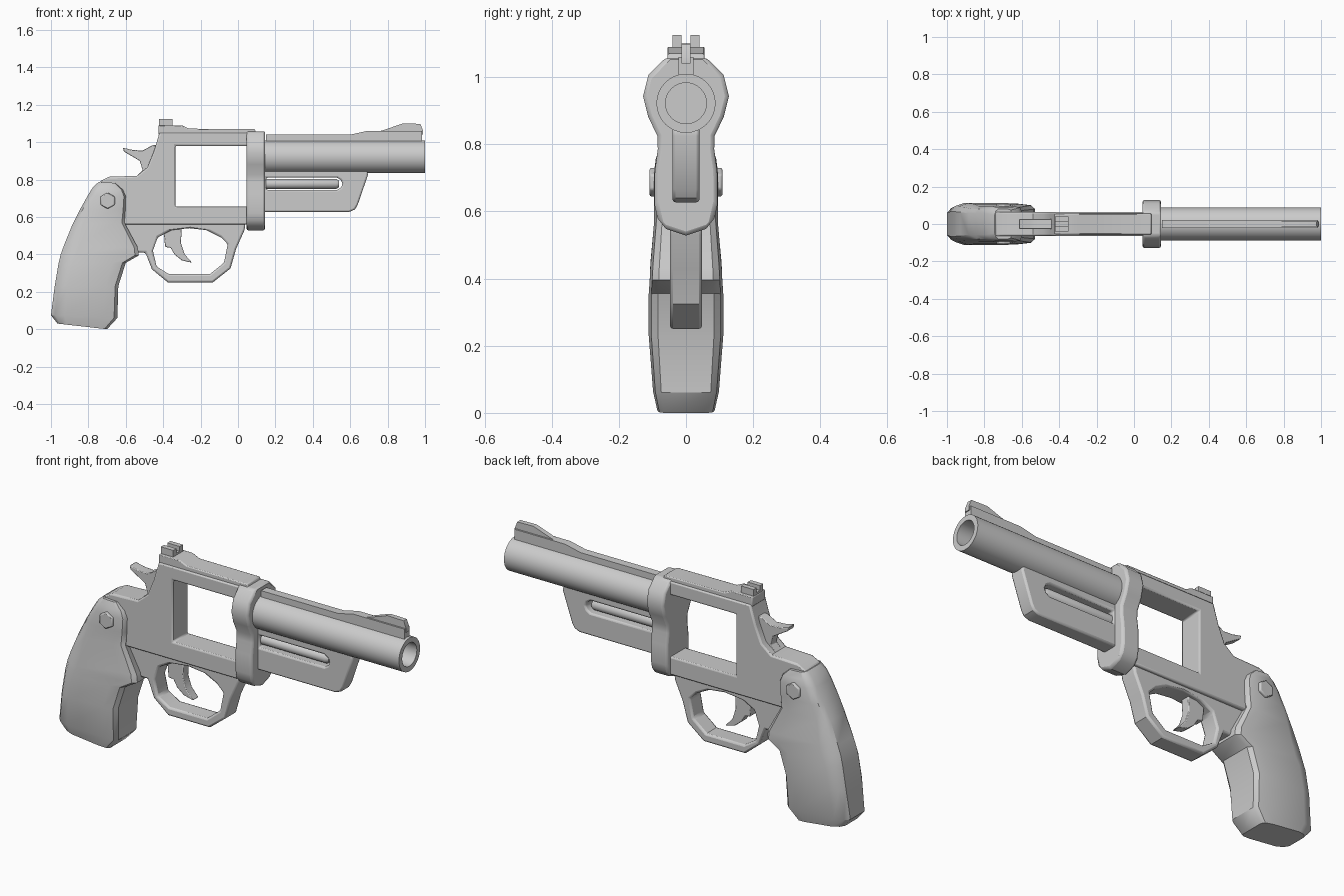
import bpy, bmesh, math
from mathutils import Vector


def finish(name, bm, bevel=0, segs=2):
    bmesh.ops.recalc_face_normals(bm, faces=bm.faces)
    me = bpy.data.meshes.new(name)
    bm.to_mesh(me)
    bm.free()
    ob = bpy.data.objects.new(name, me)
    bpy.context.collection.objects.link(ob)
    bpy.ops.object.select_all(action='DESELECT')
    ob.select_set(True)
    bpy.context.view_layer.objects.active = ob
    if bevel:
        m = ob.modifiers.new("edge_bevel", 'BEVEL')
        m.width, m.segments = bevel, segs
        m.limit_method, m.angle_limit = 'ANGLE', math.radians(40)
    bpy.ops.object.shade_smooth_by_angle(angle=math.radians(35))
    return ob


def plate(name, loops, lo, hi, axis='y', bevel=0):
    """Extrude a profile (outline plus optional holes) from lo to hi along an axis."""
    put = (lambda a, b: (a, lo, b)) if axis == 'y' else (lambda a, b: (lo, a, b))
    bm = bmesh.new()
    for loop in loops:
        vs = [bm.verts.new(put(a, b)) for a, b in loop]
        for i, v in enumerate(vs):
            bm.edges.new((vs[i - 1], v))
    bmesh.ops.triangle_fill(bm, edges=bm.edges[:], use_beauty=True)
    ex = bmesh.ops.extrude_face_region(bm, geom=bm.faces[:])
    d = Vector((0, hi - lo, 0)) if axis == 'y' else Vector((hi - lo, 0, 0))
    bmesh.ops.translate(bm, vec=d, verts=[g for g in ex['geom'] if isinstance(g, bmesh.types.BMVert)])
    return finish(name, bm, bevel)


def slab(name, outline, half, bevel=0, *holes):
    return plate(name, [outline, *holes], -half, half, 'y', bevel)


def rect(x0, x1, z0, z1):
    return [(x0, z0), (x1, z0), (x1, z1), (x0, z1)]


def lathe(name, profile, z, n):
    """Revolve (x, radius) points round an x-parallel axis; zero radius closes an end."""
    bm = bmesh.new()
    rings = [[bm.verts.new((x, r * math.cos(2 * math.pi * i / n), z + r * math.sin(2 * math.pi * i / n)))
              for i in range(n)] for x, r in profile]
    for a, b in zip(rings, rings[1:]):
        for i in range(n):
            bm.faces.new((a[i - 1], a[i], b[i], b[i - 1]))
    bmesh.ops.remove_doubles(bm, verts=bm.verts, dist=1e-5)
    return finish(name, bm)


# Frame with the open cylinder window
slab("frame", [(-0.42, 1.05), (-0.45, 0.95), (-0.485, 0.865), (-0.54, 0.82), (-0.69, 0.815), (-0.74, 0.79),
               (-0.76, 0.72), (-0.72, 0.56), (0.1, 0.56), (0.1, 1.05)], 0.065, 0.008,
     rect(-0.335, 0.055, 0.655, 0.98))

# Collar joining frame and barrel
half = [(0.0625, 1.057), (0.112, 1.006), (0.128, 0.943), (0.112, 0.88), (0.085, 0.825), (0.084, 0.785),
        (0.093, 0.72), (0.094, 0.62), (0.085, 0.58), (0.06, 0.548), (0, 0.528)]
plate("collar", [half + [(-y, z) for y, z in half[-2::-1]]], 0.045, 0.145, 'x', 0.012)

# Barrel with bore, ejector rod
lathe("barrel", [(0.12, 0), (0.12, 0.088), (1.0, 0.088), (1.0, 0.061), (0.3, 0.061), (0.3, 0)], 0.922, 32)
lathe("ejector_rod", [(0.12, 0), (0.12, 0.027), (0.525, 0.027), (0.54, 0.018), (0.54, 0)], 0.777, 16)

# Underlug with slot
slab("underlug", [(0.12, 0.85), (0.69, 0.85), (0.695, 0.825), (0.64, 0.665), (0.625, 0.64), (0.595, 0.627),
                  (0.12, 0.627)], 0.04, 0.012,
     [(0.15, 0.745), (0.53, 0.745), (0.55, 0.757), (0.56, 0.777), (0.55, 0.798), (0.53, 0.81), (0.15, 0.81)])

# Barrel rib and front sight
slab("barrel_rib", [(0.15, 0.99), (0.985, 0.99), (0.985, 1.06), (0.69, 1.06), (0.6, 1.04), (0.15, 1.04)], 0.022)
slab("front_sight", [(0.68, 1.04), (0.99, 1.04), (0.99, 1.06), (0.975, 1.098), (0.88, 1.1), (0.78, 1.065)], 0.013)

# Top strap and rear sight
slab("top_strap", [(-0.425, 1.04), (0.1, 1.04), (0.09, 1.07), (-0.26, 1.072), (-0.3, 1.09), (-0.425, 1.09)],
     0.055, 0.005)
plate("rear_sight", [[(-0.04, 1.08), (0.04, 1.08), (0.04, 1.125), (0.014, 1.125), (0.014, 1.1),
                      (-0.014, 1.1), (-0.014, 1.125), (-0.04, 1.125)]], -0.422, -0.35, 'x')

# Hammer
slab("hammer", [(-0.615, 0.97), (-0.56, 0.958), (-0.51, 0.955), (-0.455, 0.985), (-0.41, 0.98), (-0.41, 0.8),
                (-0.56, 0.8), (-0.51, 0.85), (-0.525, 0.9), (-0.61, 0.95)], 0.027, 0.004)

# Trigger guard and trigger
slab("trigger_guard",
     [(-0.66, 0.57), (0.04, 0.57), (0.035, 0.53), (-0.01, 0.43), (-0.04, 0.325), (-0.135, 0.25), (-0.375, 0.25),
      (-0.46, 0.32), (-0.495, 0.41), (-0.53, 0.41), (-0.66, 0.41)], 0.048, 0.01,
     [(-0.455, 0.42), (-0.43, 0.49), (-0.355, 0.53), (-0.26, 0.54), (-0.17, 0.53), (-0.09, 0.49),
      (-0.055, 0.455), (-0.075, 0.355), (-0.15, 0.295), (-0.37, 0.295), (-0.435, 0.335)])
slab("trigger", [(-0.4, 0.56), (-0.3, 0.56), (-0.305, 0.46), (-0.285, 0.4), (-0.245, 0.355), (-0.3, 0.368),
                 (-0.34, 0.4), (-0.36, 0.435), (-0.39, 0.44)], 0.024, 0.004)

# Grip lofted from sections: back x, back z, front x, front z, half width
sections = [(-0.745, 0.787, -0.655, 0.782, 0.08), (-0.775, 0.76, -0.615, 0.745, 0.09),
            (-0.8, 0.72, -0.6, 0.71, 0.095), (-0.845, 0.64, -0.602, 0.64, 0.095),
            (-0.885, 0.56, -0.607, 0.57, 0.095), (-0.93, 0.45, -0.535, 0.435, 0.106),
            (-0.948, 0.4, -0.53, 0.395, 0.108), (-0.96, 0.35, -0.6, 0.355, 0.111),
            (-0.98, 0.23, -0.64, 0.23, 0.111), (-1.0, 0.075, -0.645, 0.06, 0.098),
            (-0.965, 0.03, -0.7, 0.0, 0.085)]
side = [(0, 0.6), (0.06, 0.85), (0.2, 1), (0.8, 1), (0.95, 0.93), (1, 0.75)]
ring = side + [(t, -w) for t, w in reversed(side)]
bm = bmesh.new()
rows = [[bm.verts.new((bx + (fx - bx) * t, w * hw, bz + (fz - bz) * t)) for t, w in ring]
        for bx, bz, fx, fz, hw in sections]
for a, b in zip(rows, rows[1:]):
    for i in range(len(ring)):
        bm.faces.new((a[i - 1], a[i], b[i], b[i - 1]))
bm.faces.new(rows[0])
bm.faces.new(rows[-1])
finish("grip", bm)

# Hexagonal grip bolt showing on both sides
hexagon = [(-0.697 + 0.044 * math.sin(i * math.pi / 3), 0.687 + 0.044 * math.cos(i * math.pi / 3)) for i in range(6)]
slab("grip_bolt", hexagon, 0.108, 0.006)
